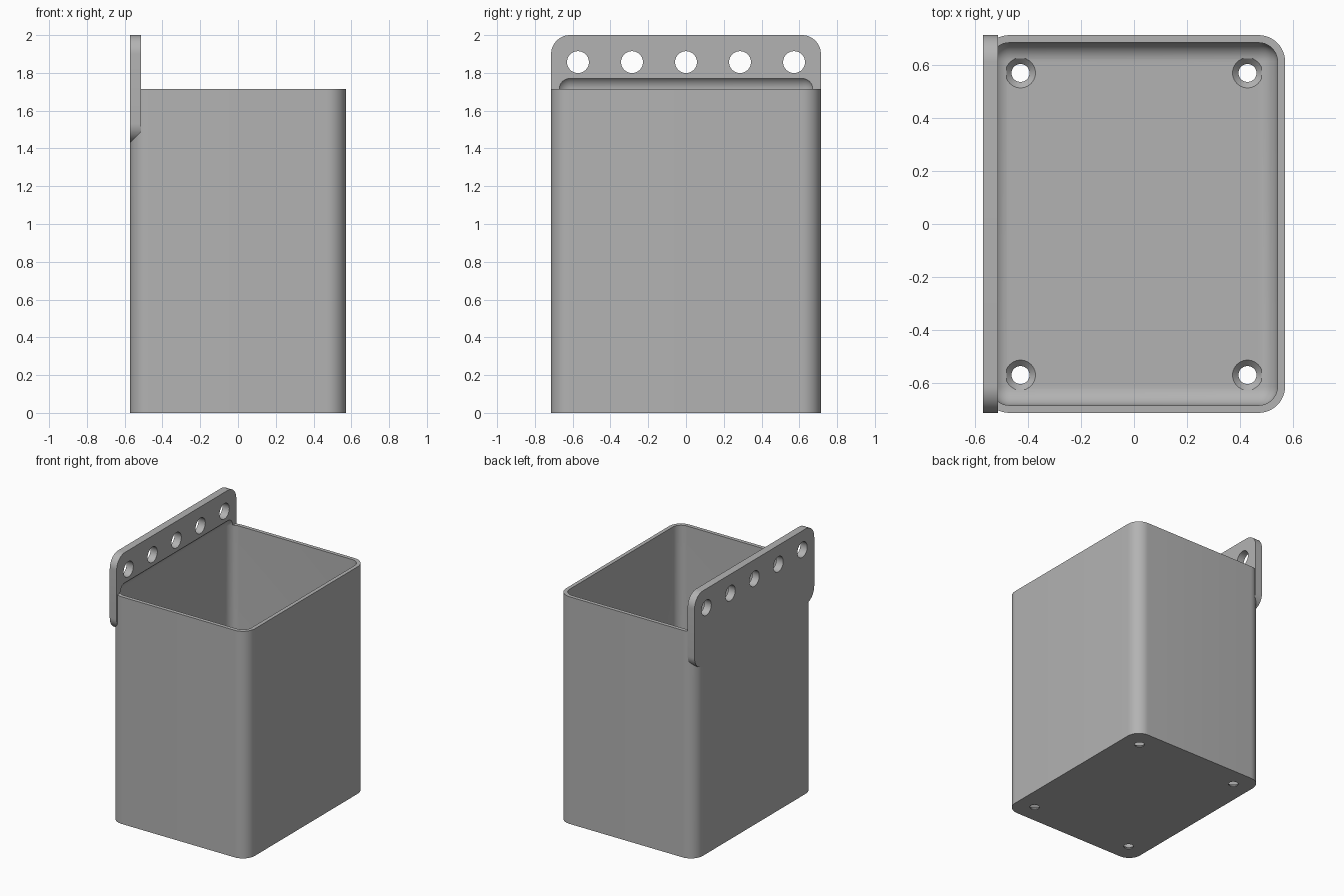
import bpy, bmesh
from mathutils import Vector, Matrix

if "Cube" in bpy.data.objects:
    bpy.data.objects.remove(bpy.data.objects["Cube"])

W, D, H, TOP = 0.571, 0.714, 1.714, 2.0     # half width, half depth, rim, total height
WALL, PLATE, R_OUT, R_IN = 0.0286, 0.057, 0.1, 0.0714
PLATE_LOW = 1.43

grey = bpy.data.materials.new("plain grey")
grey.use_nodes = True
COLOUR = (0.45, 0.45, 0.45, 1)
grey.diffuse_color = COLOUR
grey.node_tree.nodes["Principled BSDF"].inputs["Base Color"].default_value = COLOUR


def to_object(name, bm):
    bmesh.ops.recalc_face_normals(bm, faces=bm.faces)
    mesh = bpy.data.meshes.new(name)
    bm.to_mesh(mesh)
    bm.free()
    mesh.materials.append(grey)
    obj = bpy.data.objects.new(name, mesh)
    bpy.context.collection.objects.link(obj)
    return obj


def rounded_block(low, high, radius, axis=None):
    """Block with edges along one axis rounded, or every edge when axis is None."""
    low, high = Vector(low), Vector(high)
    bm = bmesh.new()
    bmesh.ops.create_cube(bm, size=1)
    for v in bm.verts:
        v.co = (low + high) / 2 + v.co * (high - low)
    edges = [e for e in bm.edges if axis is None or
             abs((e.verts[0].co - e.verts[1].co)[axis]) > 1e-4]
    bmesh.ops.bevel(bm, geom=edges, offset=radius, offset_type='OFFSET',
                    segments=12, profile=0.5, affect='EDGES')
    return bm


def drill(name, r1, r2, depth, centre, turn=None):
    bm = bmesh.new()
    bmesh.ops.create_cone(bm, cap_ends=True, segments=40, radius1=r1, radius2=r2,
                          depth=depth, matrix=Matrix.Translation(centre) @ (turn or Matrix()))
    return to_object(name, bm)


def combine(target, tool, operation):
    mod = target.modifiers.new(operation.lower(), 'BOOLEAN')
    mod.operation, mod.object, mod.solver = operation, tool, 'EXACT'
    bpy.context.view_layer.objects.active = target
    bpy.ops.object.modifier_apply(modifier=mod.name)
    bpy.data.objects.remove(tool)


# Outer shell with rounded upright corners
box = to_object("hanging_box", rounded_block((-W, -D, 0), (W, D, H), R_OUT, 2))

# Hanging plate, its underside sloped at 45 degrees
bm = rounded_block((-W, -D, PLATE_LOW), (-W + PLATE, D, TOP), R_OUT, 0)
cut = bmesh.ops.bisect_plane(bm, geom=bm.verts[:] + bm.edges[:] + bm.faces[:],
                             plane_co=(-W, 0, PLATE_LOW), plane_no=(1, 0, -1),
                             clear_outer=True)
bmesh.ops.holes_fill(bm, edges=[e for e in bm.edges if e.is_boundary])
combine(box, to_object("hanging_plate", bm), 'UNION')

# Cavity, rounded at the floor and where it runs into the plate
combine(box, to_object("cavity", rounded_block(
    (-W + WALL, -D + WALL, WALL), (W - WALL, D - WALL, H + R_IN), R_IN)), 'DIFFERENCE')

# Row of five hanging holes
sideways = Matrix.Rotation(1.5708, 4, 'Y')
for i in range(-2, 3):
    combine(box, drill("hanging_hole", 0.058, 0.058, 0.3,
                       (-W, i * 0.286, 1.857), sideways), 'DIFFERENCE')

# Countersunk drain holes in the floor
for x in (-0.429, 0.429):
    for y in (-0.571, 0.571):
        combine(box, drill("drain_hole", 0.034, 0.034, 0.2, (x, y, 0)), 'DIFFERENCE')
        combine(box, drill("countersink", 0.034, 0.0575, WALL - 0.004,
                           (x, y, WALL / 2 + 0.003)), 'DIFFERENCE')

bpy.ops.object.select_all(action='DESELECT')
box.select_set(True)
bpy.context.view_layer.objects.active = box
bpy.ops.object.shade_smooth_by_angle(angle=0.5)
